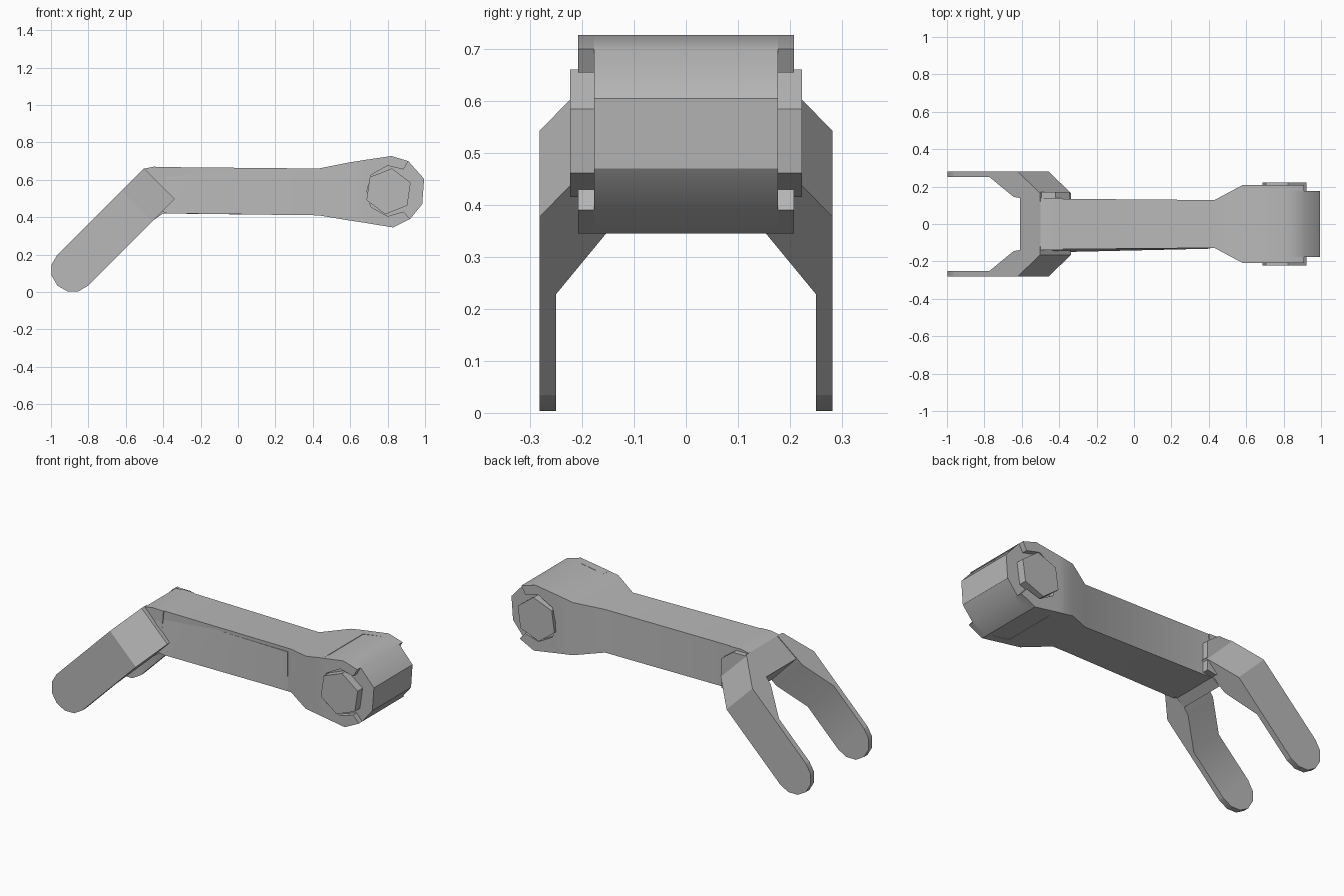
import bpy, bmesh, math
from mathutils import Vector

cube = bpy.data.objects.get("Cube")
if cube:
    bpy.data.objects.remove(cube)

grey = bpy.data.materials.new("plain_grey")
grey.use_nodes = True
colour = (0.48, 0.48, 0.48, 1)
grey.diffuse_color = colour
grey.node_tree.nodes["Principled BSDF"].inputs["Base Color"].default_value = colour


def loft(bm, rings):
    """Skin matching rings of points and cap both ends."""
    loops = [[bm.verts.new(p) for p in ring] for ring in rings]
    n = len(loops[0])
    for a, b in zip(loops, loops[1:]):
        for i in range(n):
            j = (i + 1) % n
            bm.faces.new((a[i], a[j], b[j], b[i]))
    bm.faces.new(loops[0])
    bm.faces.new(loops[-1][::-1])


def finish(name, bm):
    bmesh.ops.recalc_face_normals(bm, faces=bm.faces)
    mesh = bpy.data.meshes.new(name)
    bm.to_mesh(mesh)
    bm.free()
    obj = bpy.data.objects.new(name, mesh)
    bpy.context.collection.objects.link(obj)
    mesh.materials.append(grey)
    bpy.ops.object.select_all(action="DESELECT")
    obj.select_set(True)
    bpy.context.view_layer.objects.active = obj
    bpy.ops.object.shade_smooth_by_angle(angle=math.radians(32))
    return obj


def side_prism(name, profile, y0, y1):
    """Extrude an (x, z) profile across the width."""
    bm = bmesh.new()
    loft(bm, [[(x, y, z) for x, z in profile] for y in (y0, y1)])
    return finish(name, bm)


# Long beam, flaring into the head: x, bottom, top, half width
stations = [(-0.42, 0.42, 0.668, 0.135), (0.43, 0.41, 0.66, 0.128),
            (0.58, 0.385, 0.69, 0.208), (0.69, 0.368, 0.708, 0.208)]
bm = bmesh.new()
loft(bm, [[(x, -w, lo), (x, w, lo), (x, w, hi), (x, -w, hi)]
          for x, lo, hi, w in stations])
finish("beam", bm)

# Rounded head between the cheeks
head = [(0.6, 0.69), (0.82, 0.727), (0.91, 0.70), (0.995, 0.605),
        (0.985, 0.47), (0.92, 0.39), (0.83, 0.345), (0.6, 0.385)]
side_prism("head_core", head, -0.177, 0.177)

# C-shaped cheeks open toward the end, with a hexagonal pin in each
cheek = [(0.64, 0.70), (0.82, 0.727), (0.91, 0.70), (0.885, 0.655),
         (0.80, 0.675), (0.71, 0.625), (0.69, 0.54), (0.71, 0.455),
         (0.80, 0.405), (0.885, 0.43), (0.92, 0.39), (0.83, 0.345), (0.64, 0.376)]
pin = [(0.805 + 0.127 * math.sin(math.radians(a)),
        0.538 + 0.124 * math.cos(math.radians(a))) for a in range(8, 360, 60)]
for side, tag in ((-1, "front"), (1, "back")):
    side_prism(tag + "_cheek", cheek, side * 0.16, side * 0.208)
    side_prism(tag + "_pin", pin, side * 0.16, side * 0.223)

# Elbow block joining the two fork legs
elbow = [(-0.53, 0.63), (-0.61, 0.55), (-0.45, 0.385), (-0.40, 0.42),
         (-0.38, 0.667), (-0.45, 0.67), (-0.5, 0.66)]
side_prism("elbow", elbow, -0.14, 0.14)

# Side plates: a stepped one behind, a long tapering one in front
side_prism("back_plate", [(-0.5, 0.655), (-0.42, 0.655), (-0.345, 0.6),
                          (-0.345, 0.43), (-0.4, 0.42), (-0.5, 0.5)], 0.12, 0.17)
bm = bmesh.new()
loft(bm, [[(x, -0.12, lo), (x, -out, lo), (x, -0.132, hi), (x, -0.12, hi)]
          for x, lo, hi, out in ((-0.48, 0.46, 0.64, 0.165),
                                 (-0.38, 0.42, 0.65, 0.15),
                                 (0.41, 0.412, 0.64, 0.129))]) 
finish("front_plate", bm)

# Fork legs slope down at 45 degrees, splay outward, then run parallel
pivot = Vector((-0.42, 0, 0.58))
along = Vector((-1, 0, -1)).normalized()
across = Vector((-1, 0, 1)).normalized()
HALF, TIP = 0.117, 0.655
outline = [(0, 0.165), (0.17, 0.282), (TIP, 0.282),
           (TIP, 0.25), (0.38, 0.25), (0.20, 0.145), (0, 0.12)]
for side, tag in ((-1, "front"), (1, "back")):
    bm = bmesh.new()
    loft(bm, [[pivot + along * s + across * w + Vector((0, side * y, 0))
               for s, y in outline] for w in (-HALF, HALF)])
    tip = [pivot + along * (TIP + HALF * math.cos(a)) + across * HALF * math.sin(a)
           for a in (math.radians(d) for d in range(-90, 91, 30))]
    loft(bm, [[p + Vector((0, side * y, 0)) for p in tip] for y in (0.25, 0.282)])
    bmesh.ops.remove_doubles(bm, verts=bm.verts, dist=0.0005)
    finish(tag + "_fork_leg", bm)
